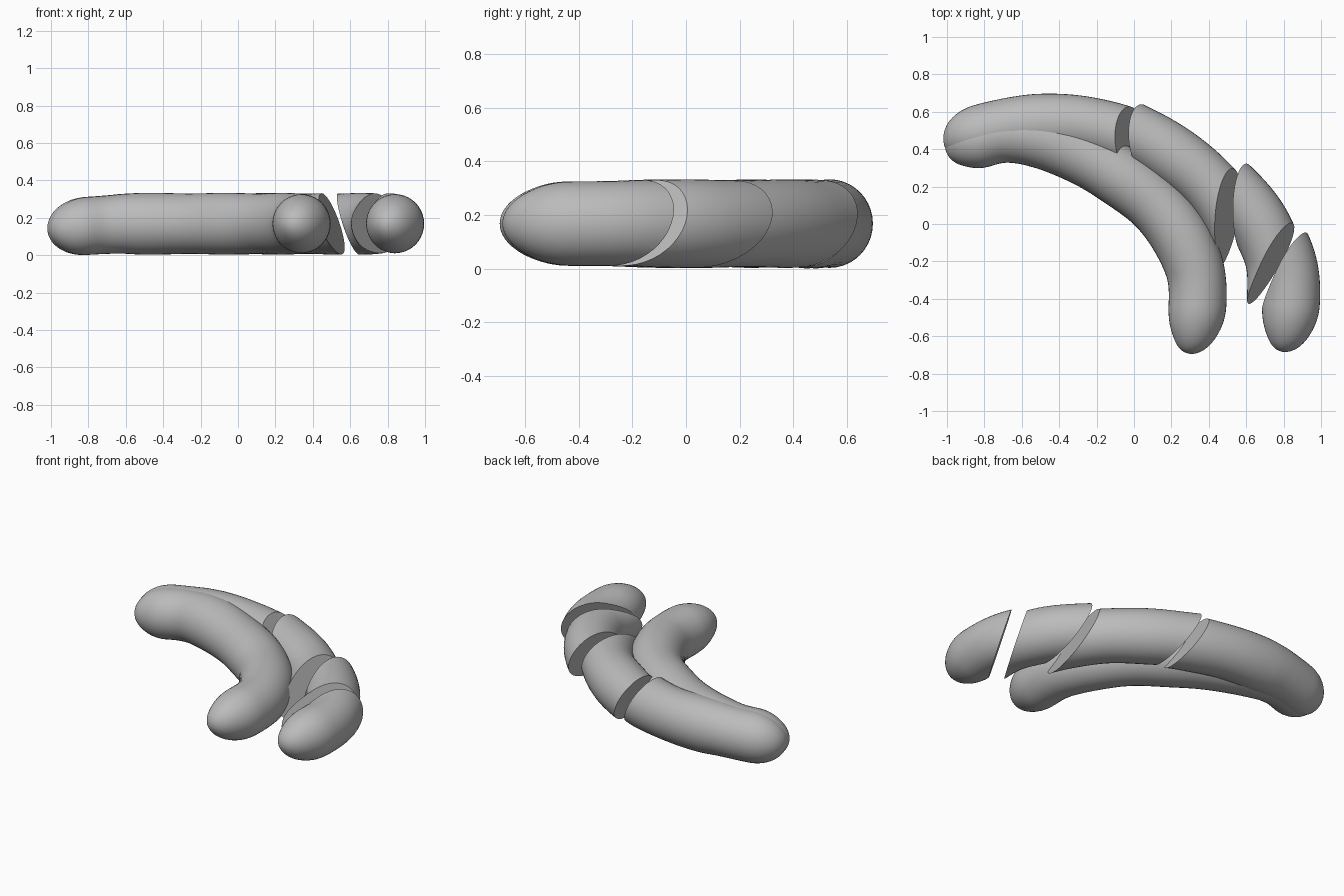
import bpy, bmesh, math
from mathutils import Vector
from mathutils.geometry import interpolate_bezier

if "Cube" in bpy.data.objects:
    bpy.data.objects.remove(bpy.data.objects["Cube"])

# One flat colour
grey = bpy.data.materials.new("plain_grey")
grey.diffuse_color = (0.5, 0.5, 0.5, 1)
grey.use_nodes = True
grey.node_tree.nodes["Principled BSDF"].inputs["Base Color"].default_value = grey.diffuse_color

# Centreline of the whole sausage, seen from the top, tip to tip
WHOLE = [(-1.0, .375), (-.88, .43), (-.7, .48), (-.5, .46), (-.3, .38), (-.1, .27),
         (.1, .12), (.24, -.05), (.325, -.24), (.34, -.42), (.315, -.58), (.28, -.69)]
# Centreline of the left sliced end, which merges into the whole one
LEFT = [(-1.0, .39), (-.87, .47), (-.67, .52), (-.47, .535), (-.27, .525), (-.07, .475),
        (.1, .4), (.3, .25), (.5, .05)]
RADIUS, MID_Z, SIDES, RINGS = .16, .168, 40, 90


def smooth_path(pts, steps=16):
    p = [Vector((x, y, 0)) for x, y in pts]
    n = len(p)
    tan = [(p[min(i + 1, n - 1)] - p[max(i - 1, 0)]) / 6 for i in range(n)]
    out = []
    for i in range(n - 1):
        out += interpolate_bezier(p[i], p[i] + tan[i], p[i + 1] - tan[i + 1], p[i + 1], steps)[:-1]
    return out + [p[-1]]


def walker(pts):
    """Returns the path length and a function giving the point at a distance."""
    line = smooth_path(pts)
    dist = [0]
    for a, b in zip(line, line[1:]):
        dist.append(dist[-1] + (b - a).length)

    def at(s):
        s = max(0, min(dist[-1], s))
        i = 0
        while i < len(line) - 2 and dist[i + 1] < s:
            i += 1
        return line[i].lerp(line[i + 1], (s - dist[i]) / (dist[i + 1] - dist[i]))
    return dist[-1], at


def radius(s, length):
    # Rounded ends, slight taper and gentle unevenness
    e = min(s, length - s)
    cap = .21 if s < length / 2 else .26
    r = RADIUS * (.91 + .09 * min(1, e / .5)) * (1 + .012 * math.sin(s * 14))
    if e < cap:
        r *= math.sqrt(max(0, 1 - (1 - e / cap) ** 2))
    return r


def sausage(name, shift=(0, 0), cuts=(), path=WHOLE):
    """cuts: (point, normal, keep_positive_side) in world space."""
    length, at = walker(path)
    bm = bmesh.new()
    rings = []
    for k in range(1, RINGS):
        s = length * (1 - math.cos(math.pi * k / RINGS)) / 2
        c, r = at(s), radius(s, length)
        t = (at(s + .04) - at(s - .04)).normalized()
        side = Vector((t.y, -t.x, 0))
        droop = -.025 * max(0, 1 - s / .4)
        ring = []
        for j in range(SIDES):
            a = 2 * math.pi * j / SIDES
            p = c + side * (r * math.cos(a))
            p += Vector((shift[0], shift[1], MID_Z + droop + r * 1.02 * math.sin(a)))
            ring.append(bm.verts.new(p))
        rings.append(ring)
    for r0, r1 in zip(rings, rings[1:]):
        for j in range(SIDES):
            bm.faces.new((r0[j], r0[(j + 1) % SIDES], r1[(j + 1) % SIDES], r1[j]))
    bm.faces.new(rings[0][::-1])
    bm.faces.new(rings[-1])
    # Slanted knife cuts, each closed with a flat face
    for point, normal, keep in cuts:
        geom = bm.verts[:] + bm.edges[:] + bm.faces[:]
        res = bmesh.ops.bisect_plane(bm, geom=geom, plane_co=point, plane_no=normal,
                                     clear_inner=keep, clear_outer=not keep)
        edges = [g for g in res["geom_cut"] if isinstance(g, bmesh.types.BMEdge)]
        bmesh.ops.holes_fill(bm, edges=edges, sides=0)
    bmesh.ops.recalc_face_normals(bm, faces=bm.faces[:])
    me = bpy.data.meshes.new(name)
    bm.to_mesh(me)
    bm.free()
    me.materials.append(grey)
    ob = bpy.data.objects.new(name, me)
    bpy.context.collection.objects.link(ob)
    bpy.ops.object.select_all(action='DESELECT')
    ob.select_set(True)
    bpy.context.view_layer.objects.active = ob
    bpy.ops.object.shade_smooth_by_angle(angle=math.radians(40))
    return ob


# Directions of the three knife cuts
FIRST, SECOND, THIRD = (1, -.05, .5), (.97, -.2, .4), (.14, -.085, .05)

# Whole sausage, and the sliced one spread out beside it
sausage("whole_sausage")
sausage("sliced_end_left", cuts=[((-.02, .5, .17), FIRST, False)], path=LEFT)
sausage("slice_one", (.265, .125), [((.05, .5, .17), FIRST, True), ((.5, .08, .17), SECOND, False)])
sausage("slice_two", (.42, .07), [((.575, 0, .17), (1, -.13, .4), True), ((.725, -.215, .17), THIRD, False)])
sausage("sliced_end_right", (.5, .01), [((.838, -.205, .17), THIRD, True)])
